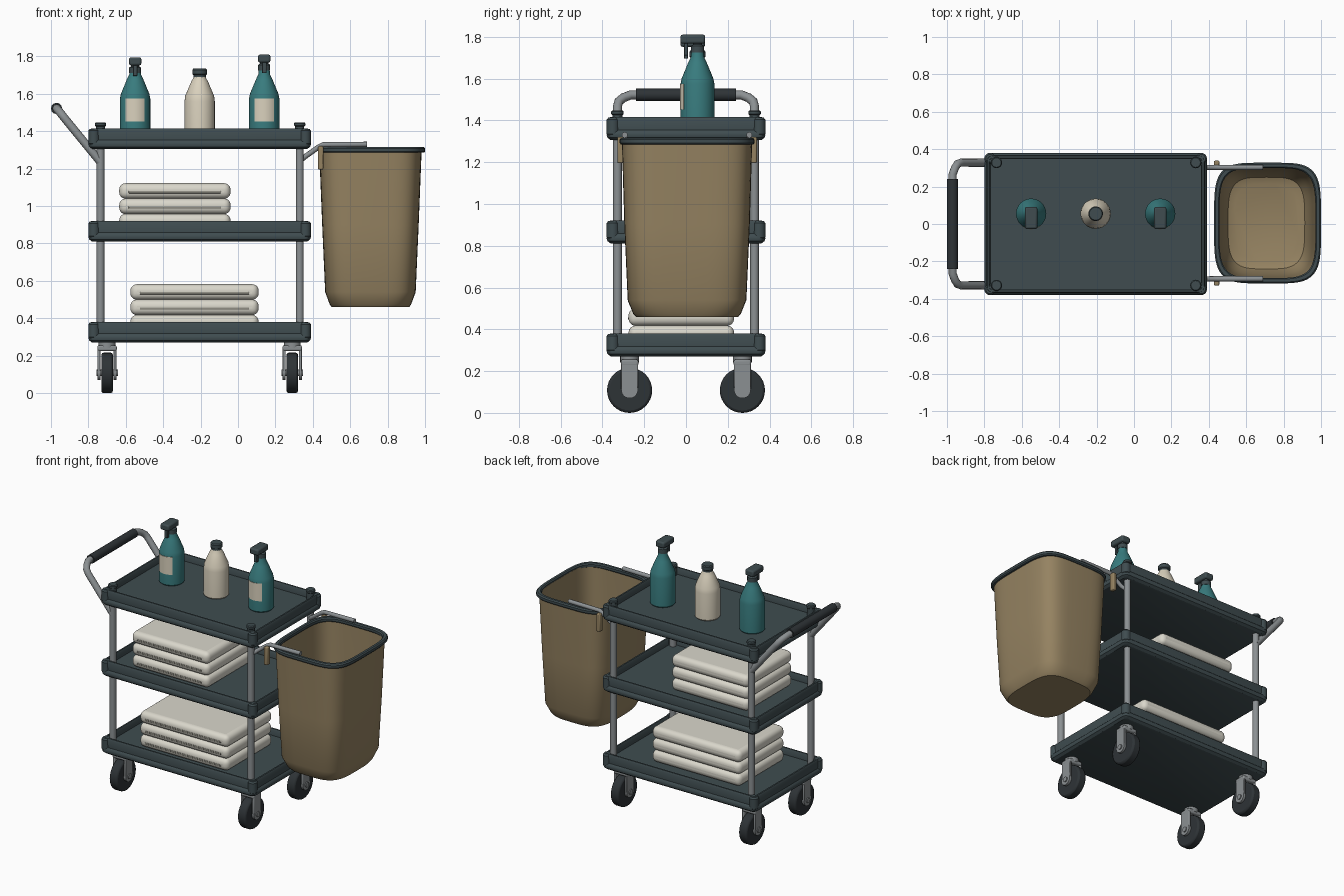
import bpy, bmesh
from math import cos, sin, pi, radians
from mathutils import Vector

if "Cube" in bpy.data.objects:
    bpy.data.objects.remove(bpy.data.objects["Cube"])


def material(name, *rgb):
    m = bpy.data.materials.new(name)
    m.diffuse_color = (*rgb, 1)
    m.use_nodes = True
    m.node_tree.nodes["Principled BSDF"].inputs["Base Color"].default_value = m.diffuse_color
    return m


SLATE = material("slate_plastic", .05, .073, .08)
RUBBER = material("black_rubber", .027, .033, .037)
METAL = material("steel", .26, .28, .29)
TAN = material("tan_plastic", .30, .225, .12)
CREAM = material("cream", .70, .64, .51)
LINEN = material("linen", .70, .68, .60)
FOLD = material("fold_shadow", .28, .27, .23)
TEAL = material("teal_plastic", .04, .20, .21)


def finish(ob, mat, angle=35):
    ob.data.materials.clear()
    ob.data.materials.append(mat)
    bpy.ops.object.select_all(action='DESELECT')
    ob.select_set(True)
    bpy.context.view_layer.objects.active = ob
    bpy.ops.object.shade_smooth_by_angle(angle=radians(angle))
    return ob


def oval(cx, cy, z, rx, ry, n=2, seg=32):
    """Superellipse ring."""
    def p(v):
        return (1 if v >= 0 else -1) * abs(v) ** (2 / n)
    return [(cx + rx * p(cos(2 * pi * i / seg)), cy + ry * p(sin(2 * pi * i / seg)), z)
            for i in range(seg)]


def rounded(cx, cy, z, hx, hy, r, seg=5):
    """Rounded rectangle ring."""
    pts = []
    for k, (sx, sy) in enumerate([(1, 1), (-1, 1), (-1, -1), (1, -1)]):
        for i in range(seg + 1):
            a = (k + i / seg) * pi / 2
            pts.append((cx + sx * (hx - r) + r * cos(a), cy + sy * (hy - r) + r * sin(a), z))
    return pts


def loft(name, rings, mat, closed=False):
    """Skin a list of rings; cap the ends unless closed in a loop."""
    bm = bmesh.new()
    vs = [[bm.verts.new(p) for p in r] for r in rings]
    n = len(vs[0])
    for a, b in zip(vs, vs[1:] + ([vs[0]] if closed else [])):
        for i in range(n):
            bm.faces.new((a[i], a[(i + 1) % n], b[(i + 1) % n], b[i]))
    if not closed:
        bm.faces.new(vs[0][::-1])
        bm.faces.new(vs[-1])
    bmesh.ops.recalc_face_normals(bm, faces=bm.faces)
    me = bpy.data.meshes.new(name)
    bm.to_mesh(me)
    bm.free()
    ob = bpy.data.objects.new(name, me)
    bpy.context.collection.objects.link(ob)
    return finish(ob, mat)


def lathe(name, x, y, profile, mat, seg=32):
    return loft(name, [oval(x, y, z, r, r, seg=seg) for r, z in profile], mat)


def box(name, lo, hi, mat, bevel=0.0, segs=2):
    lo, hi = Vector(lo), Vector(hi)
    bpy.ops.mesh.primitive_cube_add(size=1, location=(lo + hi) / 2)
    ob = bpy.context.object
    ob.name = name
    ob.scale = hi - lo
    bpy.ops.object.transform_apply(location=False, rotation=False, scale=True)
    if bevel:
        m = ob.modifiers.new("bevel", 'BEVEL')
        m.width, m.segments = bevel, segs
    return finish(ob, mat)


def cyl_x(name, x, y, z, r, w, mat, bevel=0.0):
    bpy.ops.mesh.primitive_cylinder_add(vertices=32, radius=r, depth=w, location=(x, y, z),
                                        rotation=(0, pi / 2, 0))
    ob = bpy.context.object
    ob.name = name
    if bevel:
        m = ob.modifiers.new("bevel", 'BEVEL')
        m.width, m.segments, m.limit_method = bevel, 2, 'ANGLE'
    return finish(ob, mat)


def tube(name, pts, r, mat):
    cu = bpy.data.curves.new(name, 'CURVE')
    cu.dimensions, cu.bevel_depth, cu.bevel_resolution, cu.use_fill_caps = '3D', r, 4, True
    sp = cu.splines.new('POLY')
    sp.points.add(len(pts) - 1)
    for p, co in zip(sp.points, pts):
        p.co = (*co, 1)
    ob = bpy.data.objects.new(name, cu)
    bpy.context.collection.objects.link(ob)
    bpy.ops.object.select_all(action='DESELECT')
    ob.select_set(True)
    bpy.context.view_layer.objects.active = ob
    bpy.ops.object.convert(target='MESH')
    return finish(bpy.context.object, mat, 50)


# Trays: rim profile as (inset, height), with corner bumpers
CX, HX, HY = -.205, .595, .38
RIM = [(.02, 0), (.004, .012), (0, .025), (.004, .04), (.012, .048), (.010, .098), (.016, .11),
       (.026, .11), (.031, .10), (.033, .065)]
for level, z0 in (("bottom", .27), ("middle", .81), ("top", 1.305)):
    loft(level + "_tray", [rounded(CX, 0, z0 + h, HX - d, HY - d, .035 - d * .6) for d, h in RIM], SLATE)
    for sx in (-1, 1):
        for sy in (-1, 1):
            lathe(level + "_tray_corner", CX + sx * (HX - .03), sy * (HY - .03),
                  [(.02, z0 + .02), (.03, z0 + .03), (.03, z0 + .098), (.022, z0 + .108)], SLATE, 20)

# Posts, caps and casters
for sy in (-1, 1):
    for px, wx in ((-.735, -.70), (.33, .29)):
        y = sy * .27
        lathe("post", px, sy * .328, [(.021, .3), (.021, 1.42)], METAL, 20)
        lathe("post_cap", px, sy * .328, [(.024, 1.36), (.024, 1.425), (.03, 1.43), (.03, 1.442),
                                          (.025, 1.448)], SLATE, 20)
        cyl_x("wheel", wx, y, .108, .108, .062, RUBBER, .012)
        cyl_x("wheel_axle", wx, y, .108, .018, .115, METAL)
        lathe("caster_stem", wx, y, [(.045, .24), (.045, .275)], METAL, 20)
        box("fork_crown", (wx - .052, y - .042, .225), (wx + .052, y + .042, .255), METAL, .008)
        for s in (-1, 1):
            x = wx + s * .043
            box("fork_plate", (x - .008, y - .04, .11), (x + .008, y + .04, .24), METAL, .004)
            cyl_x("fork_end", x, y, .11, .04, .016, METAL)

# Push handle and grip
half = [(-.735, .328, 1.235), (-.925, .328, 1.467), (-.943, .322, 1.49), (-.957, .30, 1.508), (-.97, .265, 1.522)]
tube("push_handle", half + [(x, -y, z) for x, y, z in half[::-1]], .022, METAL)
tube("handle_grip", [(-.97, -.24, 1.522), (-.97, .24, 1.522)], .03, RUBBER)

# Waste bin with open top and dark rim: (z, half x, half y, squareness)
BIN = [(.46, .208, .245, 3.6), (.475, .218, .258, 3.8), (.54, .242, .284, 4.2), (.9, .258, .30, 4.3),
       (1.3, .274, .312, 4.4), (1.3, .262, .30, 4.4), (.9, .246, .288, 4.3), (.55, .228, .27, 4.2),
       (.49, .205, .245, 3.8), (.475, .17, .21, 3.6)]
loft("waste_bin", [oval(.708, .005, z, a, b, n, 64) for z, a, b, n in BIN], TAN)
loft("bin_rim", [oval(.714, .005, z, .271 + d, .308 + d, 4.4, 64) for d, z in
                 ((.009, 1.285), (.015, 1.292), (.015, 1.308), (.008, 1.316),
                  (-.008, 1.316), (-.014, 1.308), (-.014, 1.292), (-.008, 1.285))], SLATE, closed=True)

# Bin support arms and hanging clips
for sy in (-1, 1):
    y = .005 + sy * .298
    tube("bin_arm", [(.335, sy * .32, 1.245), (.36, y, 1.265), (.43, y, 1.315), (.455, y, 1.328), (.69, y, 1.33)],
         .014, METAL)
    box("bin_clip", (.428, y + sy * .018 - .018, 1.195), (.456, y + sy * .018 + .018, 1.32), TAN, .006)

# Folded towel stacks
for level, x0, x1, z0 in (("bottom", -.575, .11, .335), ("middle", -.635, -.04, .875)):
    for i in range(3):
        z = z0 + i * .082
        box(level + "_towel", (x0, -.275, z), (x1, .23, z + .083), LINEN, .034, 5)
        box(level + "_towel_fold", (x0 + .05, -.277, z + .029), (x1 - .05, -.2, z + .042), FOLD, .003)

# Bottles
def spray_bottle(x, y, dz):
    lathe("spray_bottle", x, y, [(.074, 1.37), (.081, 1.378), (.081, 1.575), (.076, 1.60), (.045, 1.675),
                                 (.031, 1.705), (.028, 1.735 + dz)], TEAL)
    lathe("spray_collar", x, y, [(.032, 1.715 + dz), (.032, 1.745 + dz), (.022, 1.752 + dz),
                                 (.022, 1.77 + dz)], SLATE, 24)
    box("spray_head", (x - .033, y - .082, 1.757 + dz), (x + .033, y + .037, 1.80 + dz), SLATE, .01)
    box("spray_trigger", (x - .012, y - .065, 1.70 + dz), (x + .012, y - .045, 1.76 + dz), SLATE, .004)
    # curved label on the front
    arc = [radians(-90 + t) for t in range(-38, 39, 4)]
    ring = [(r * cos(a), r * sin(a)) for r, aa in ((.0835, arc), (.078, arc[::-1])) for a in aa]
    loft("bottle_label", [[(x + p, y + q, z) for p, q in ring] for z in (1.452, 1.575)], CREAM)


spray_bottle(-.55, .055, -.005)
spray_bottle(.14, .055, .01)
lathe("cream_bottle", -.205, .055, [(.074, 1.37), (.081, 1.378), (.081, 1.56), (.077, 1.59), (.045, 1.665),
                                    (.034, 1.685), (.03, 1.70)], CREAM)
lathe("cream_bottle_cap", -.205, .055, [(.033, 1.68), (.033, 1.70), (.039, 1.705), (.039, 1.728),
                                        (.034, 1.735)], SLATE, 24)
